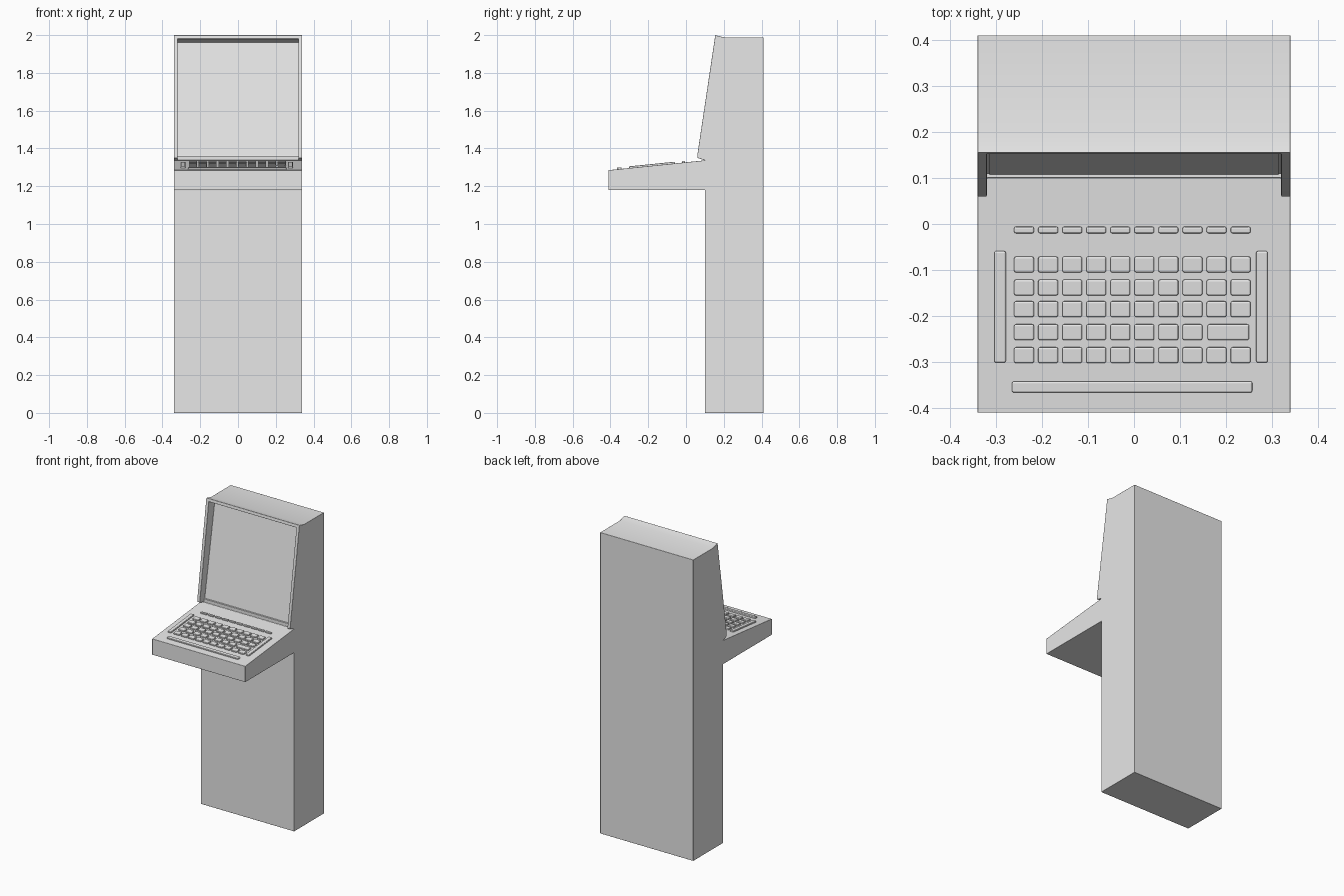
import bpy, bmesh, math
from mathutils import Matrix

cube = bpy.data.objects.get("Cube")
if cube:
    bpy.data.objects.remove(cube)

grey = bpy.data.materials.new("light_grey")
grey.use_nodes = True
grey.diffuse_color = (0.8, 0.8, 0.8, 1)
grey.node_tree.nodes["Principled BSDF"].inputs["Base Color"].default_value = (0.8, 0.8, 0.8, 1)


def add_object(name, bm, bevel=0, segments=2):
    bmesh.ops.recalc_face_normals(bm, faces=bm.faces)
    mesh = bpy.data.meshes.new(name)
    bm.to_mesh(mesh)
    bm.free()
    mesh.materials.append(grey)
    obj = bpy.data.objects.new(name, mesh)
    bpy.context.collection.objects.link(obj)
    if bevel:
        mod = obj.modifiers.new("soft_edges", "BEVEL")
        mod.width = bevel
        mod.segments = segments
        mod.limit_method = "ANGLE"
        mod.harden_normals = True
        bpy.ops.object.select_all(action="DESELECT")
        obj.select_set(True)
        bpy.context.view_layer.objects.active = obj
        bpy.ops.object.shade_smooth_by_angle(angle=math.radians(35))
    return obj


def prism(profile, half_width):
    """Extrude a (y, z) side profile symmetrically across x."""
    bm = bmesh.new()
    face = bm.faces.new([bm.verts.new((-half_width, y, z)) for y, z in profile])
    new = bmesh.ops.extrude_face_region(bm, geom=[face])["geom"]
    verts = [v for v in new if isinstance(v, bmesh.types.BMVert)]
    bmesh.ops.translate(bm, verts=verts, vec=(2 * half_width, 0, 0))
    return bm


# Cabinet: pedestal, keyboard shelf and leaning display hood
cabinet = add_object("cabinet", prism([
    (0.41, 0), (0.41, 1.987), (0.205, 1.987), (0.155, 2.0), (0.06, 1.365),
    (0.06, 1.35), (0.1, 1.337), (-0.41, 1.285), (-0.41, 1.18), (0.1, 1.18), (0.1, 0),
], 0.34), bevel=0.003)

# Display recess with a small sill at its foot
cutter = add_object("recess_cutter", prism([
    (-0.05, 1.338), (0.1, 1.338), (0.1, 1.36), (0.11, 1.36),
    (0.215, 1.962), (0.15, 1.981), (-0.05, 1.981),
], 0.32))
cutter.hide_render = True
cutter.hide_viewport = True
cut = cabinet.modifiers.new("display_recess", "BOOLEAN")
cut.object = cutter
cut.solver = "EXACT"
cabinet.modifiers.move(len(cabinet.modifiers) - 1, 0)

# Screen panel on the sloping back of the recess
add_object("screen", prism([
    (0.108, 1.365), (0.113, 1.365), (0.216, 1.957), (0.21, 1.957),
], 0.314))

# Keyboard, laid on the slope of the shelf
SLOPE = 0.052 / 0.51


def key_group(name, rects, height=0.009, bevel=0.004):
    """Rects are (centre x, centre y, width, depth)."""
    bm = bmesh.new()
    for x, y, w, d in rects:
        z = 1.285 + (y + 0.41) * SLOPE + height / 2 - 0.002
        place = (Matrix.Translation((x, y, z))
                 @ Matrix.Rotation(math.atan(SLOPE), 4, "X")
                 @ Matrix.Diagonal((w, d, height + 0.004, 1)))
        bmesh.ops.create_cube(bm, size=1, matrix=place)
    add_object(name, bm, bevel, 3)


PITCH = 0.0523
columns = [-0.239 + PITCH * i for i in range(10)]

key_group("function_keys", [(x, -0.013, 0.043, 0.014) for x in columns])
for i, y in enumerate((-0.088, -0.138, -0.185, -0.235, -0.285)):
    keys = [(x, y, 0.043, 0.034) for x in columns]
    if i == 3:
        # The last two keys of this row are one wide key
        keys[8:] = [(0.205, y, 0.09, 0.034)]
    key_group(f"key_row_{i + 1}", keys)

key_group("space_bar", [(-0.004, -0.354, 0.522, 0.024)])
key_group("right_side_bar", [(-0.291, -0.18, 0.025, 0.243)])
key_group("left_side_bar", [(0.278, -0.18, 0.025, 0.243)])
